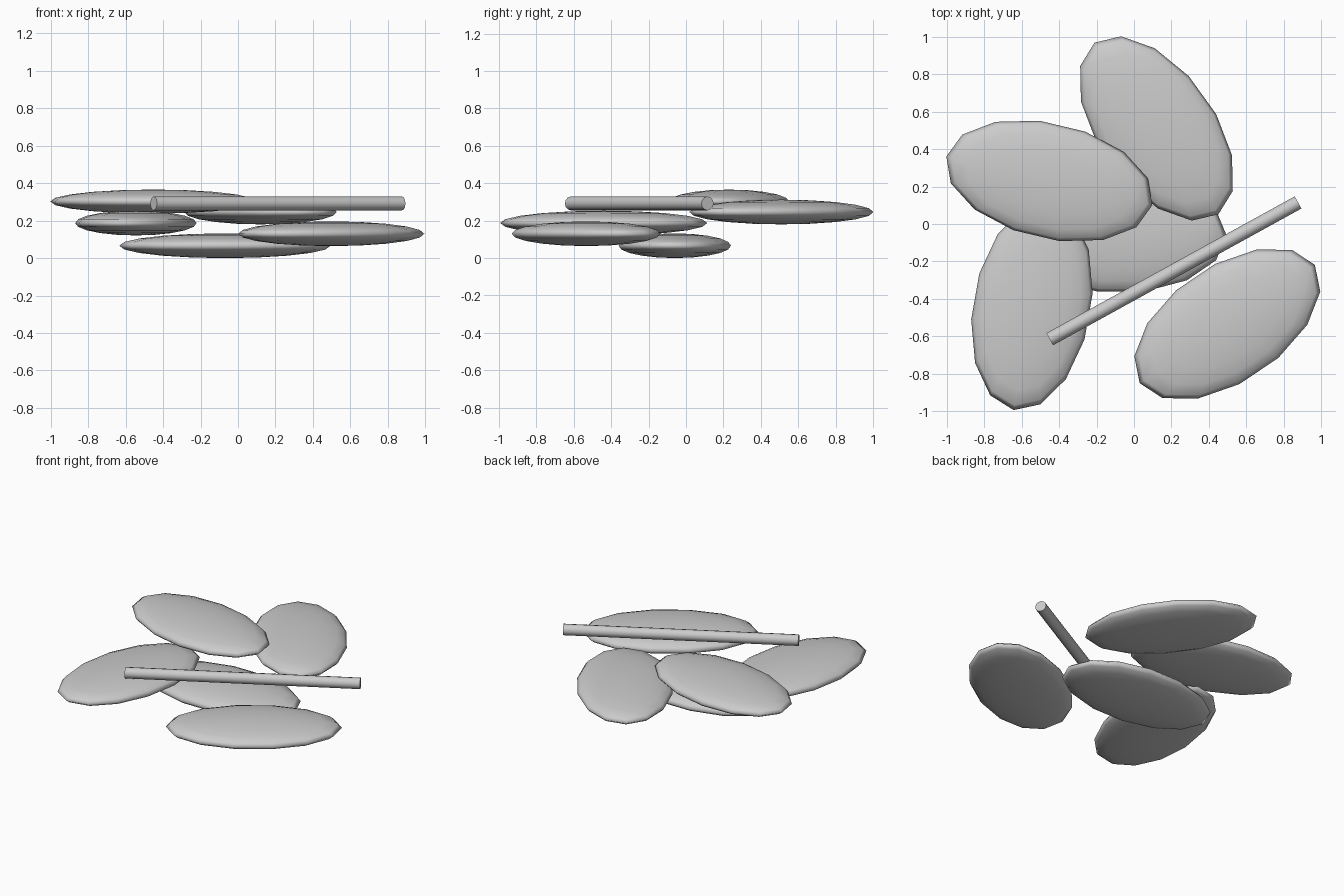
import bpy, bmesh, math
from mathutils import Matrix, Vector

if "Cube" in bpy.data.objects:
    bpy.data.objects.remove(bpy.data.objects["Cube"])

stone = bpy.data.materials.new("light grey")
stone.diffuse_color = (0.6, 0.6, 0.6, 1)
stone.use_nodes = True
stone.node_tree.nodes["Principled BSDF"].inputs["Base Color"].default_value = stone.diffuse_color


def finish(name, bm, angle):
    bmesh.ops.recalc_face_normals(bm, faces=bm.faces)
    me = bpy.data.meshes.new(name)
    bm.to_mesh(me)
    bm.free()
    me.materials.append(stone)
    ob = bpy.data.objects.new(name, me)
    bpy.context.collection.objects.link(ob)
    bpy.ops.object.select_all(action='DESELECT')
    ob.select_set(True)
    bpy.context.view_layer.objects.active = ob
    bpy.ops.object.shade_smooth_by_angle(angle=math.radians(angle))
    return ob


def pebble(name, centre, size, turn, segs=14, rings=10):
    """Flattened low-poly ellipsoid with a vertex on its long tip."""
    bm = bmesh.new()
    arc = [bm.verts.new((math.sin(math.pi * i / rings), 0,
                         math.cos(math.pi * i / rings))) for i in range(rings + 1)]
    edges = [bm.edges.new(p) for p in zip(arc, arc[1:])]
    bmesh.ops.spin(bm, geom=arc + edges, cent=(0, 0, 0), axis=(0, 0, 1),
                   angle=2 * math.pi, steps=segs)
    bmesh.ops.remove_doubles(bm, verts=bm.verts, dist=1e-4)
    m = (Matrix.Translation(centre) @ Matrix.Rotation(math.radians(turn), 4, 'Z')
         @ Matrix.Diagonal((*size, 1)))
    bm.transform(m)
    finish(name, bm, 180)


# flat pebbles, lowest first
pebble("pebble_base", (-0.07, -0.06, 0.066), (0.564, 0.308, 0.066), 0)
pebble("pebble_front_right", (0.498, -0.534, 0.13), (0.564, 0.31, 0.066), 34)
pebble("pebble_front_left", (-0.545, -0.44, 0.187), (0.562, 0.315, 0.066), 80)
pebble("pebble_back", (0.12, 0.51, 0.246), (0.565, 0.311, 0.066), 125.8)
pebble("pebble_top", (-0.452, 0.23, 0.302), (0.565, 0.308, 0.064), -13.3)

# stick lying across the pile
a, b = Vector((-0.45, -0.615, 0.292)), Vector((0.876, 0.115, 0.292))
bm = bmesh.new()
bmesh.ops.create_cone(bm, cap_ends=True, segments=12, radius1=0.037, radius2=0.037,
                      depth=(b - a).length)
bm.transform(Matrix.Translation((a + b) / 2) @ (b - a).to_track_quat('Z', 'Y').to_matrix().to_4x4())
finish("stick", bm, 40)
